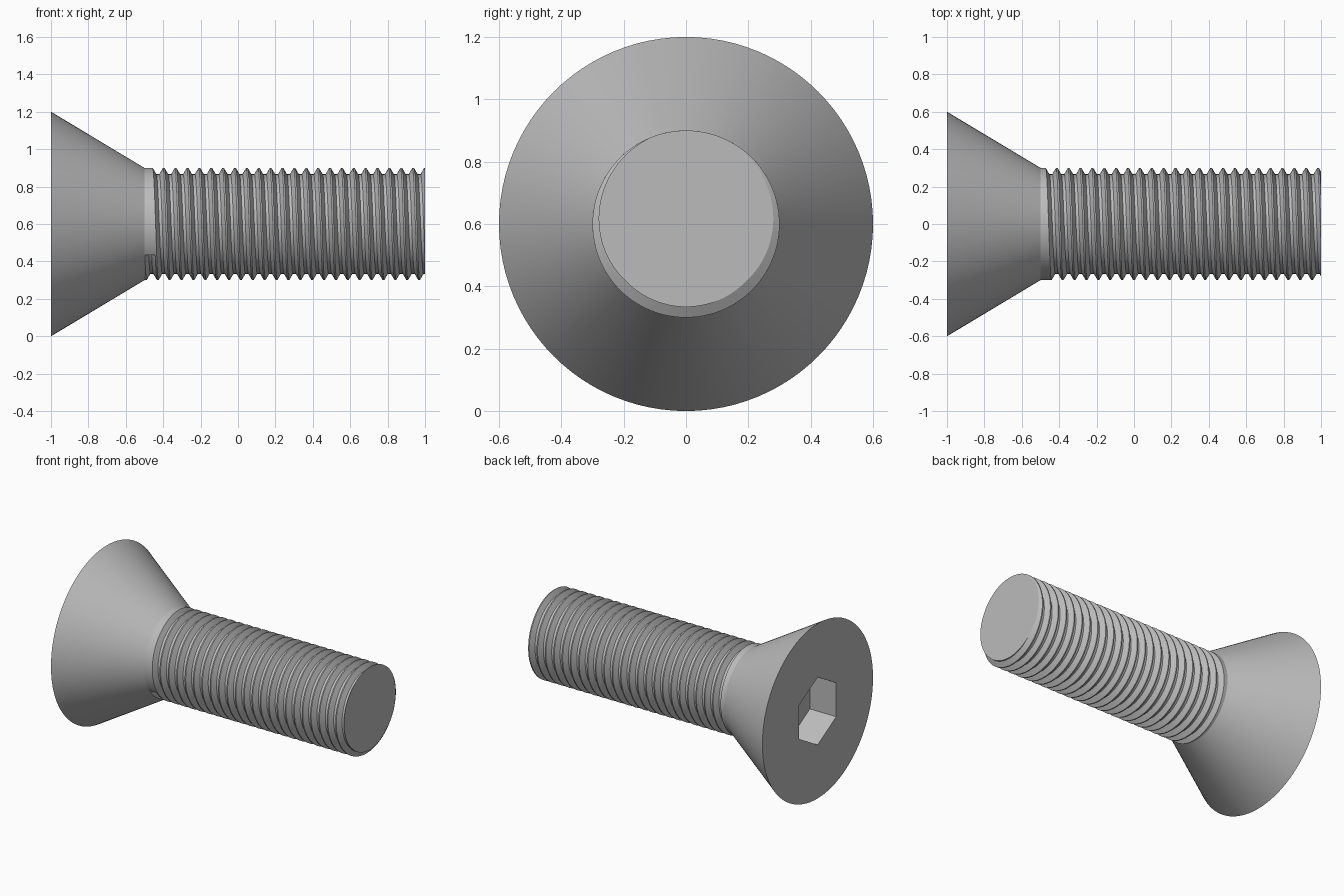
import bpy
import bmesh
from math import sin, cos, pi, tau, radians

AXIS_Z = 0.6
SEG = 96
PITCH = 0.0635
CREST, ROOT = 0.3, 0.266
NECK_X, TIP_X = -0.5, 1.0

if "Cube" in bpy.data.objects:
    bpy.data.objects.remove(bpy.data.objects["Cube"])

steel = bpy.data.materials.new("grey_steel")
steel.use_nodes = True
steel.diffuse_color = (0.5, 0.5, 0.5, 1)
steel.node_tree.nodes["Principled BSDF"].inputs["Base Color"].default_value = (0.5, 0.5, 0.5, 1)


def point(bm, x, angle, r):
    """Vertex around the screw axis; the angle runs from top through front."""
    return bm.verts.new((x, -r * sin(angle), AXIS_Z + r * cos(angle)))


def ring(bm, x, r, count):
    return [point(bm, x, tau * i / count, r) for i in range(count)]


def finish(bm, name):
    bmesh.ops.remove_doubles(bm, verts=bm.verts, dist=1e-4)
    mesh = bpy.data.meshes.new(name)
    bm.to_mesh(mesh)
    bm.free()
    mesh.materials.append(steel)
    obj = bpy.data.objects.new(name, mesh)
    bpy.context.collection.objects.link(obj)
    bpy.ops.object.select_all(action='DESELECT')
    obj.select_set(True)
    bpy.context.view_layer.objects.active = obj
    bpy.ops.object.shade_smooth_by_angle(angle=radians(30))


# Countersunk head with a hexagonal socket
bm = bmesh.new()
rim = ring(bm, -1, 0.6, SEG)
neck = ring(bm, NECK_X, CREST, SEG)
socket_rim = ring(bm, -1, 0.232, 6)
socket_floor = ring(bm, -0.8, 0.232, 6)
for i in range(SEG):
    j = (i + 1) % SEG
    bm.faces.new((rim[i], rim[j], neck[j], neck[i]))
step = SEG // 6
for i in range(6):
    j = (i + 1) % 6
    arc = [rim[k % SEG] for k in range(step * (i + 1), step * i - 1, -1)]
    bm.faces.new([socket_rim[i], socket_rim[j]] + arc)
    bm.faces.new((socket_rim[i], socket_floor[i], socket_floor[j], socket_rim[j]))
bm.faces.new(socket_floor[::-1])
finish(bm, "countersunk_head")

# Shank with a right-handed helical groove, cut flat at the tip
START = radians(123.4)
FIRST = TIP_X + PITCH * (0.5 + START / tau - 24)
TURNS = 25


def thread_radius(x, centre):
    d = abs((x - centre + PITCH / 2) % PITCH - PITCH / 2) / PITCH
    return ROOT + (CREST - ROOT) * min(max((d - 1 / 8) / (5 / 16), 0), 1)


bm = bmesh.new()
columns = []
for i in range(SEG + 1):
    t = i / SEG
    angle = START + tau * t
    column = [point(bm, NECK_X, angle, CREST)]
    for k in range(TURNS):
        centre = FIRST + PITCH * (k + t)
        for offset in (-7 / 16, -1 / 8, 1 / 8, 7 / 16):
            x = min(centre + PITCH * offset, TIP_X)
            column.append(point(bm, x, angle, thread_radius(x, centre)))
    columns.append(column)
for a, b in zip(columns, columns[1:]):
    for j in range(len(a) - 1):
        bm.faces.new((a[j], b[j], b[j + 1], a[j + 1]))
# Wall where the groove starts, and the flat tip
bm.faces.new(columns[0][1:5])
bm.faces.new([c[-1] for c in columns[:-1]])
finish(bm, "threaded_shank")
